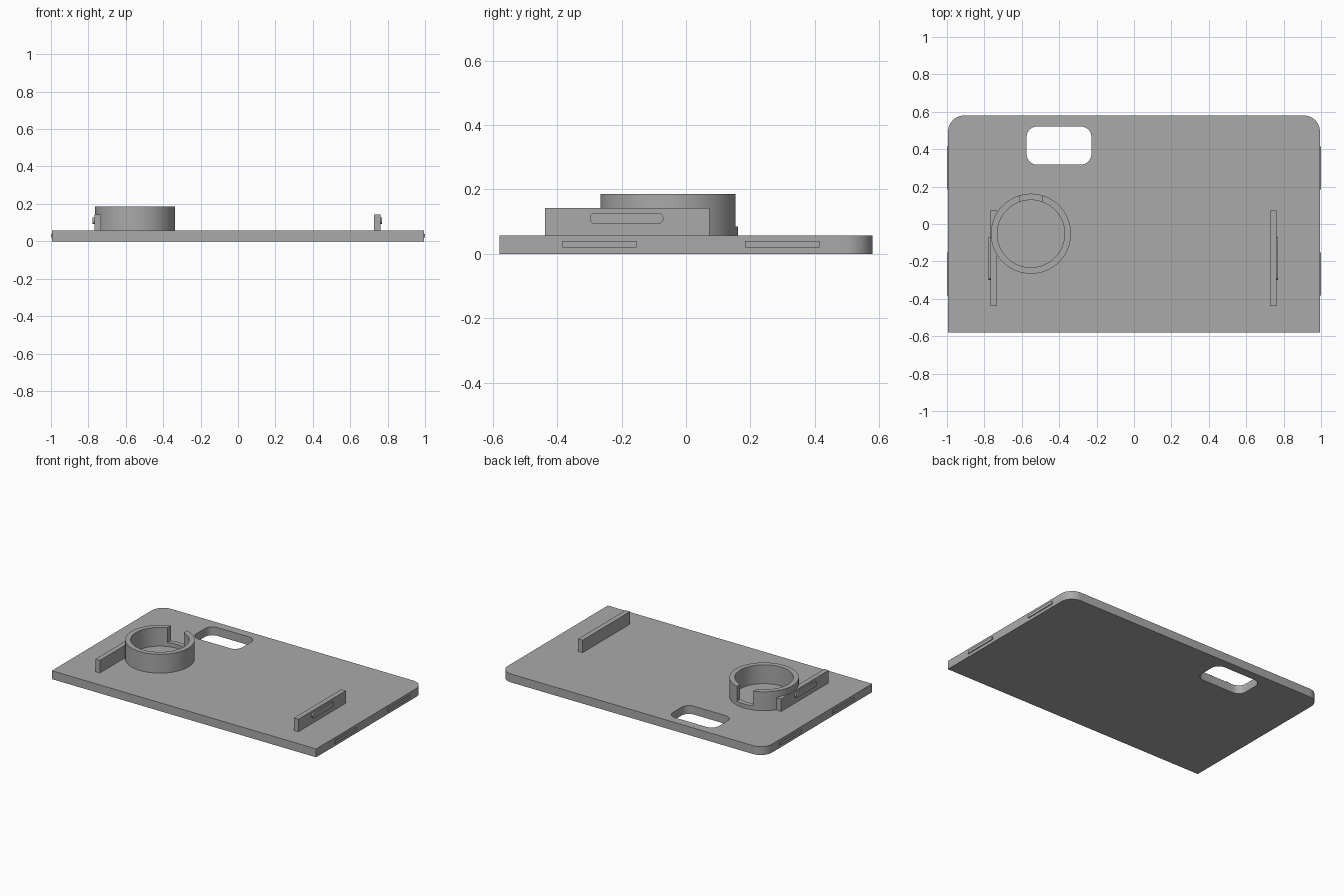
import bpy, bmesh, math

cube = bpy.data.objects.get("Cube")
if cube:
    bpy.data.objects.remove(cube, do_unlink=True)

grey = bpy.data.materials.new("plain_grey")
grey.use_nodes = True
colour = (0.4, 0.4, 0.4, 1)
grey.diffuse_color = colour
grey.node_tree.nodes["Principled BSDF"].inputs["Base Color"].default_value = colour


def rounded(u0, u1, v0, v1, radii, steps=10):
    """Outline of a rectangle; radii run from the low corner counter-clockwise."""
    corners = [(u0, v0, 1, 1), (u1, v0, -1, 1), (u1, v1, -1, -1), (u0, v1, 1, -1)]
    points = []
    for i, ((u, v, su, sv), r) in enumerate(zip(corners, radii)):
        for k in range(steps + 1 if r else 1):
            a = math.pi * (1 + i / 2 + k / steps / 2)
            points.append((u + r * (su + math.cos(a)), v + r * (sv + math.sin(a))))
    return points


def circle(x, y, r, n=96):
    return [(x + r * math.cos(math.tau * k / n), y + r * math.sin(math.tau * k / n))
            for k in range(n)]


def prism(name, outline, low, high, axis="z"):
    """Extrude an outline along z (outline in x, y) or x (outline in y, z)."""
    bm = bmesh.new()
    verts = [bm.verts.new((u, v, low) if axis == "z" else (low, u, v)) for u, v in outline]
    face = bm.faces.new(verts)
    top = bmesh.ops.extrude_face_region(bm, geom=[face])["geom"]
    depth = high - low
    move = (0, 0, depth) if axis == "z" else (depth, 0, 0)
    bmesh.ops.translate(bm, vec=move, verts=[g for g in top if isinstance(g, bmesh.types.BMVert)])
    bmesh.ops.recalc_face_normals(bm, faces=bm.faces)
    mesh = bpy.data.meshes.new(name)
    bm.to_mesh(mesh)
    bm.free()
    mesh.materials.append(grey)
    obj = bpy.data.objects.new(name, mesh)
    bpy.context.collection.objects.link(obj)
    return obj


def select(obj):
    bpy.ops.object.select_all(action="DESELECT")
    obj.select_set(True)
    bpy.context.view_layer.objects.active = obj


def cut(obj, cutter):
    select(obj)
    mod = obj.modifiers.new("cut", "BOOLEAN")
    mod.operation, mod.solver, mod.object = "DIFFERENCE", "EXACT", cutter
    bpy.ops.object.modifier_apply(modifier=mod.name)
    bpy.data.objects.remove(cutter, do_unlink=True)


def smooth(obj):
    select(obj)
    bpy.ops.object.shade_smooth_by_angle(angle=math.radians(30))


# Base plate with rounded back corners and a rounded window
TOP = 0.057
plate = prism("base_plate", rounded(-0.994, 0.994, -0.58, 0.58, (0, 0, 0.085, 0.085)), 0, TOP)
cut(plate, prism("window_cutter", rounded(-0.574, -0.228, 0.318, 0.521, [0.055] * 4), -0.1, 0.2))
smooth(plate)

# Round collar with a notch at the back
CX, CY = -0.551, -0.052
collar = prism("round_collar", circle(CX, CY, 0.214), TOP, 0.185)
cut(collar, prism("bore_cutter", circle(CX, CY, 0.18), 0, 0.3))
cut(collar, prism("notch_cutter", rounded(CX - 0.061, CX + 0.061, CY, CY + 0.4, [0] * 4), 0.084, 0.3))
smooth(collar)

# Rails with oval catches, and thin edge ribs on the plate
for side, s, inner, outer, tip in (("left", 1, 0.727, 0.761, 0.771),
                                   ("right", -1, 0.733, 0.767, 0.777)):
    def span(a, b):
        return sorted((s * a, s * b))
    prism(side + "_rail", rounded(-0.438, 0.073, TOP, 0.142, [0] * 4), *span(inner, outer), axis="x")
    catch = prism(side + "_rail_catch", rounded(-0.299, -0.07, 0.093, 0.127, [0.0169] * 4),
                  *span(outer, tip), axis="x")
    smooth(catch)
    for place, y in (("front", -0.268), ("back", 0.299)):
        prism(f"{side}_{place}_edge_rib", rounded(y - 0.115, y + 0.115, 0.02, 0.04, [0] * 4),
              *span(0.994, 1.0), axis="x")
